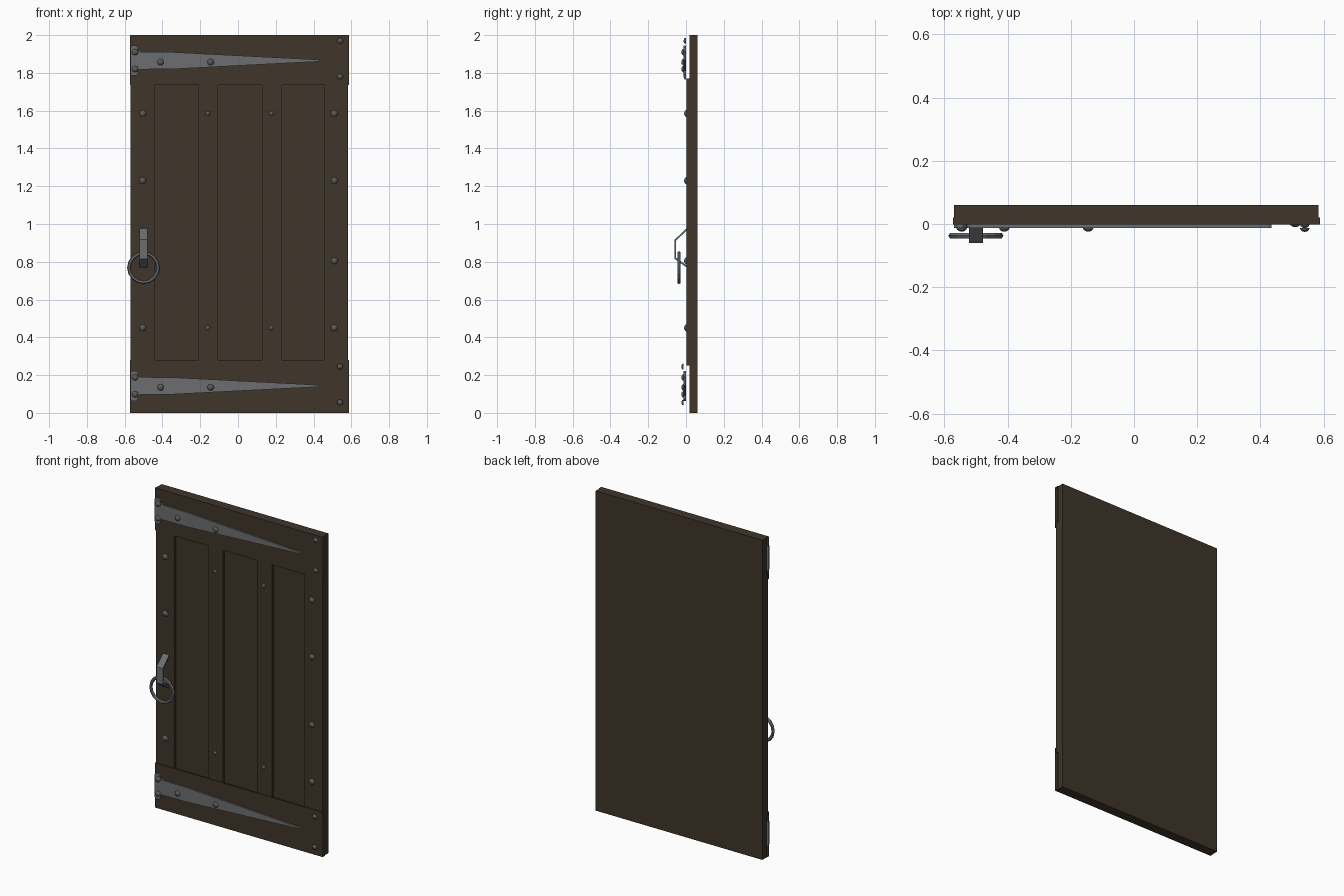
import bpy, bmesh, math
from mathutils import Matrix, Vector

if "Cube" in bpy.data.objects:
    bpy.data.objects.remove(bpy.data.objects["Cube"])


def mat(name, c):
    m = bpy.data.materials.new(name)
    m.diffuse_color = (*c, 1)
    m.use_nodes = True
    m.node_tree.nodes["Principled BSDF"].inputs["Base Color"].default_value = m.diffuse_color
    return m


WOOD = mat("dark_wood", (0.05, 0.035, 0.024))
IRON = mat("iron", (0.15, 0.155, 0.16))
RIVET = mat("rivet_iron", (0.1, 0.1, 0.1))


def finish(name, bm, material, recalc=True):
    if recalc:
        bmesh.ops.recalc_face_normals(bm, faces=bm.faces)
    me = bpy.data.meshes.new(name)
    bm.to_mesh(me)
    bm.free()
    me.materials.append(material)
    ob = bpy.data.objects.new(name, me)
    bpy.context.collection.objects.link(ob)
    return ob


def box(name, x0, x1, y0, y1, z0, z1):
    bm = bmesh.new()
    bmesh.ops.create_cube(bm, size=1)
    for v in bm.verts:
        v.co = ((x0 + x1) / 2 + v.co.x * (x1 - x0),
                (y0 + y1) / 2 + v.co.y * (y1 - y0),
                (z0 + z1) / 2 + v.co.z * (z1 - z0))
    return finish(name, bm, WOOD)


def extrude_outline(name, pts, vec, material):
    bm = bmesh.new()
    f = bm.faces.new([bm.verts.new(p) for p in pts])
    r = bmesh.ops.extrude_face_region(bm, geom=[f], use_keep_orig=True)
    bmesh.ops.translate(bm, vec=vec,
                        verts=[g for g in r["geom"] if isinstance(g, bmesh.types.BMVert)])
    return finish(name, bm, material)


def rivet(x, y, z, r):
    # low dome facing the front, seated slightly into the surface
    bm = bmesh.new()
    bmesh.ops.create_uvsphere(bm, u_segments=10, v_segments=6, radius=r)
    bmesh.ops.bisect_plane(bm, geom=bm.verts[:] + bm.edges[:] + bm.faces[:],
                           plane_co=(0, 0, 0), plane_no=(0, 0, -1), clear_outer=True)
    bmesh.ops.scale(bm, vec=(1, 1, 0.75), verts=bm.verts)
    bmesh.ops.rotate(bm, matrix=Matrix.Rotation(math.pi / 2, 3, 'X'), verts=bm.verts)
    bmesh.ops.translate(bm, vec=(x, y, z), verts=bm.verts)
    for f in bm.faces:
        f.smooth = True
    finish("rivet", bm, RIVET)


# Backing slab and upright boards; the gaps are the recessed panels
box("door_slab", -0.57, 0.583, 0.018, 0.06, 0, 2)
for x0, x1 in ((-0.57, -0.44), (-0.21, -0.105), (0.128, 0.232), (0.455, 0.583)):
    box("upright_board", x0, x1, 0.003, 0.02, 0.25, 1.77)

# Thin rails across top and bottom, open at the ends
for name, zo, zi in (("top_rail", 2.0, 1.735), ("bottom_rail", 0.0, 0.28)):
    bm = bmesh.new()
    rows = [[bm.verts.new((x, y, z)) for x in (-0.572, 0.588)]
            for y, z in ((0.02, zo), (-0.002, zo), (-0.002, zi), (0.003, zi))]
    for a, b in zip(rows, rows[1:]):
        f = [a[0], b[0], b[1], a[1]]
        bm.faces.new(f if zo > 1 else f[::-1])
    finish(name, bm, WOOD, False)

# Tapered hinge straps with lobed root ends
HALF = [(-0.57, 0.07), (-0.56, 0.08), (-0.54, 0.08), (-0.53, 0.07),
        (-0.528, 0.052), (-0.515, 0.046), (-0.35, 0.045), (0.425, 0.005), (0.435, 0)]
for zc in (1.865, 0.143):
    outline = HALF + [(x, -h) for x, h in reversed(HALF[:-1])]
    extrude_outline("hinge_strap", [(x, 0.0, zc + h) for x, h in outline],
                    (0, -0.012, 0), IRON)
    for x, dz in ((-0.545, 0.045), (-0.545, -0.045), (-0.41, -0.008), (-0.145, -0.008)):
        rivet(x, -0.011, zc + dz, 0.018)

# Board and rail rivets
for z in (1.585, 1.23, 0.805, 0.45):
    for x in (-0.505, 0.51):
        rivet(x, 0.004, z, 0.019)
for z in (1.585, 0.45):
    for x in (-0.16, 0.175):
        rivet(x, 0.004, z, 0.013)
for z, y in ((1.97, -0.001), (1.78, -0.001), (0.245, -0.013), (0.055, -0.013)):
    rivet(0.54, y, z, 0.016)

# Bent handle bracket
prof = [(0.003, 0.977), (-0.06, 0.917), (-0.06, 0.815), (0.003, 0.77),
        (0.003, 0.782), (-0.052, 0.821), (-0.052, 0.912), (0.003, 0.965)]
extrude_outline("handle_bracket", [(-0.522, y, z) for y, z in prof], (0.044, 0, 0), IRON)

# Pull ring
bm = bmesh.new()
N, M, R, r = 16, 6, 0.077, 0.010
ring = []
for i in range(N):
    a = math.tau * i / N
    ring.append([bm.verts.new(Vector((
        -0.5 + (R + r * math.cos(math.tau * j / M)) * math.cos(a),
        -0.037 + r * math.sin(math.tau * j / M),
        0.769 + (R + r * math.cos(math.tau * j / M)) * math.sin(a)))) for j in range(M)])
for i in range(N):
    p, q = ring[i], ring[(i + 1) % N]
    for j in range(M):
        k = (j + 1) % M
        bm.faces.new((p[j], q[j], q[k], p[k]))
finish("pull_ring", bm, IRON)
